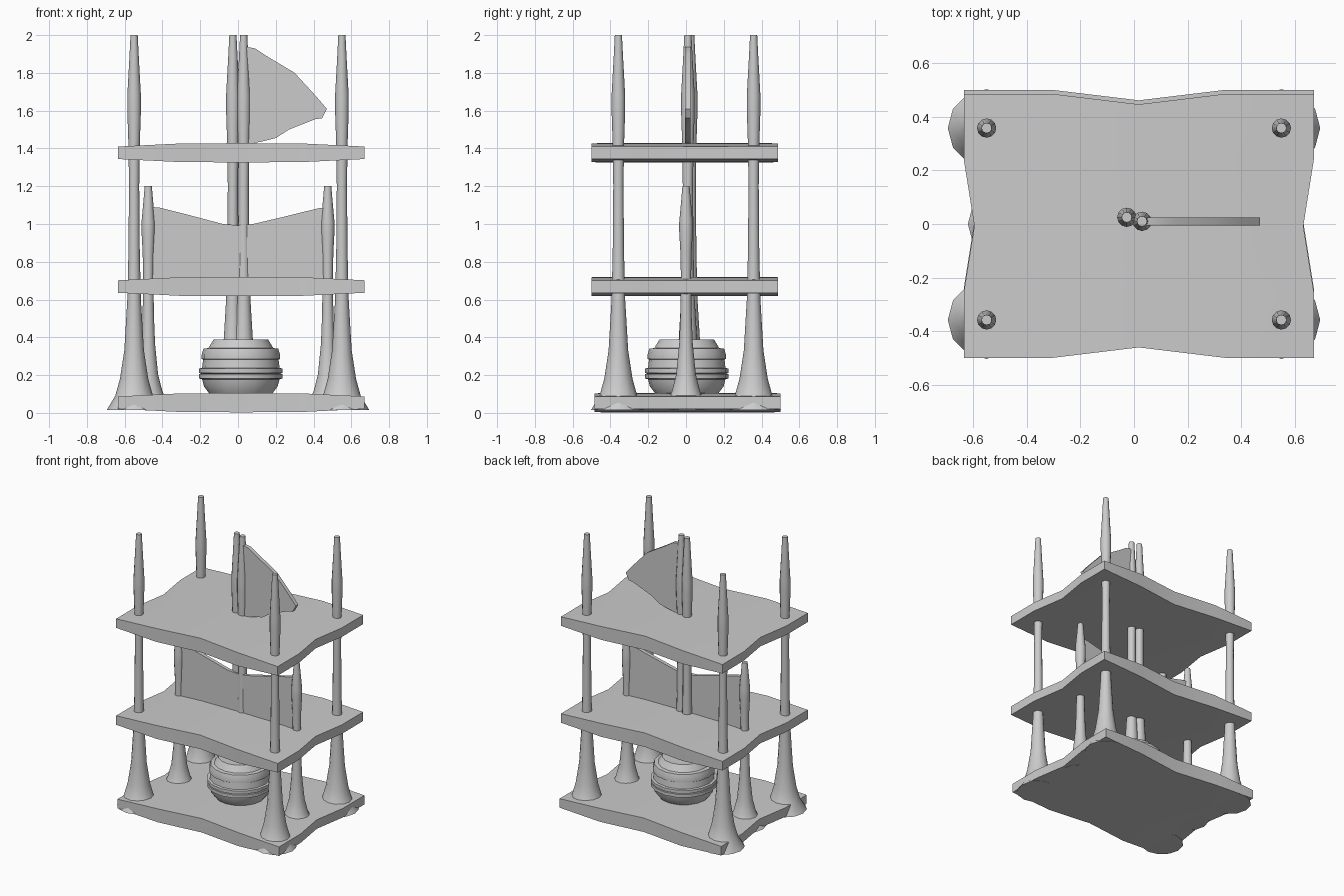
import bpy, bmesh, math
from mathutils import Vector

if "Cube" in bpy.data.objects:
    bpy.data.objects.remove(bpy.data.objects["Cube"])


def finish(name, bm, angle=40):
    bmesh.ops.recalc_face_normals(bm, faces=bm.faces[:])
    me = bpy.data.meshes.new(name)
    bm.to_mesh(me)
    bm.free()
    ob = bpy.data.objects.new(name, me)
    bpy.context.collection.objects.link(ob)
    bpy.ops.object.select_all(action='DESELECT')
    ob.select_set(True)
    bpy.context.view_layer.objects.active = ob
    bpy.ops.object.shade_smooth_by_angle(angle=math.radians(angle))
    return ob


def lathe(name, profile, x, y, sides, angle=40):
    bm = bmesh.new()
    rings = [[bm.verts.new((x + r * math.cos(2 * math.pi * i / sides),
                            y + r * math.sin(2 * math.pi * i / sides), z))
              for i in range(sides)] for r, z in profile]
    for a, b in zip(rings, rings[1:]):
        for i in range(sides):
            j = (i + 1) % sides
            bm.faces.new((a[i], a[j], b[j], b[i]))
    bm.faces.new(rings[0])
    bm.faces.new(rings[-1])
    return finish(name, bm, angle)


def deck(name, z, y):
    bm = bmesh.new()
    bmesh.ops.create_cube(bm, size=2)
    for axis in (Vector((1, 0, 0)), Vector((0, 1, 0))):
        for d in (-0.5, 0, 0.5):
            bmesh.ops.bisect_plane(bm, geom=bm.verts[:] + bm.edges[:] + bm.faces[:],
                                   plane_co=axis * d, plane_no=axis)
    for v in bm.verts:
        u, w, s = v.co
        half = 0.051 if abs(u) < 0.1 else 0.049 if abs(u) < 0.6 else 0.033
        v.co = (0.018 + 0.653 * u * (1 - 0.06 * max(0, 1 - 2 * abs(w))),
                y + 0.493 * w * (1 - 0.08 * max(0, 1 - 2 * abs(u))),
                z + s * half)
    return finish(name, bm, 50)


def sheet(name, outline, y0, y1):
    bm = bmesh.new()
    a = [bm.verts.new((x, y0, z)) for x, z in outline]
    b = [bm.verts.new((x, y1, z)) for x, z in outline]
    n = len(a)
    for i in range(n):
        j = (i + 1) % n
        bm.faces.new((a[i], a[j], b[j], b[i]))
    bm.faces.new(a)
    bm.faces.new(b)
    return finish(name, bm)


# three wavy-edged decks
deck("lower_deck", 0.06 - 0.006, 0.008)
deck("middle_deck", 0.669, -0.007)
deck("upper_deck", 1.377, -0.007)

# flared posts
post = [(0.145, 0.015), (0.1, 0.09), (0.075, 0.18), (0.052, 0.33), (0.036, 0.6),
        (0.03, 0.85), (0.027, 1.2), (0.03, 1.42), (0.036, 1.6), (0.036, 1.68),
        (0.025, 1.88), (0.019, 2.0)]
for sx in (-1, 1):
    for sy in (-1, 1):
        lathe("corner_post", post, sx * 0.55, sy * 0.358, 12)
    lathe("short_post", [(r, 0.015 + (z - 0.015) * 0.597) for r, z in post],
          sx * 0.475, 0, 12)
lathe("mast_front", post, 0.03, 0.01, 12)
lathe("mast_back", post, -0.027, 0.025, 12)

# barrel with raised hoops
lathe("barrel", [(0.165, 0.1), (0.195, 0.14), (0.205, 0.178), (0.221, 0.182), (0.221, 0.205),
                 (0.21, 0.207), (0.221, 0.212), (0.221, 0.235), (0.205, 0.238), (0.2, 0.282),
                 (0.207, 0.286), (0.207, 0.31), (0.198, 0.34), (0.172, 0.343), (0.145, 0.388)],
      0.015, 0.004, 16)

# pennant on the mast
sheet("pennant", [(0.03, 1.94), (0.09, 1.93), (0.15, 1.89), (0.3, 1.8), (0.41, 1.68),
                  (0.47, 1.61), (0.445, 1.56), (0.41, 1.555), (0.27, 1.5), (0.2, 1.455),
                  (0.12, 1.435), (0.03, 1.42)], -0.005, 0.024)

# sagging cloth between the short posts
top = [(-0.475, 1.09), (-0.42, 1.088), (-0.25, 1.045), (-0.08, 1.0), (0.0, 0.993),
       (0.08, 1.0), (0.25, 1.04), (0.42, 1.082), (0.475, 1.09)]
sheet("hanging_cloth", top + [(0.475, 0.68), (-0.475, 0.68)], -0.013, 0.013)
